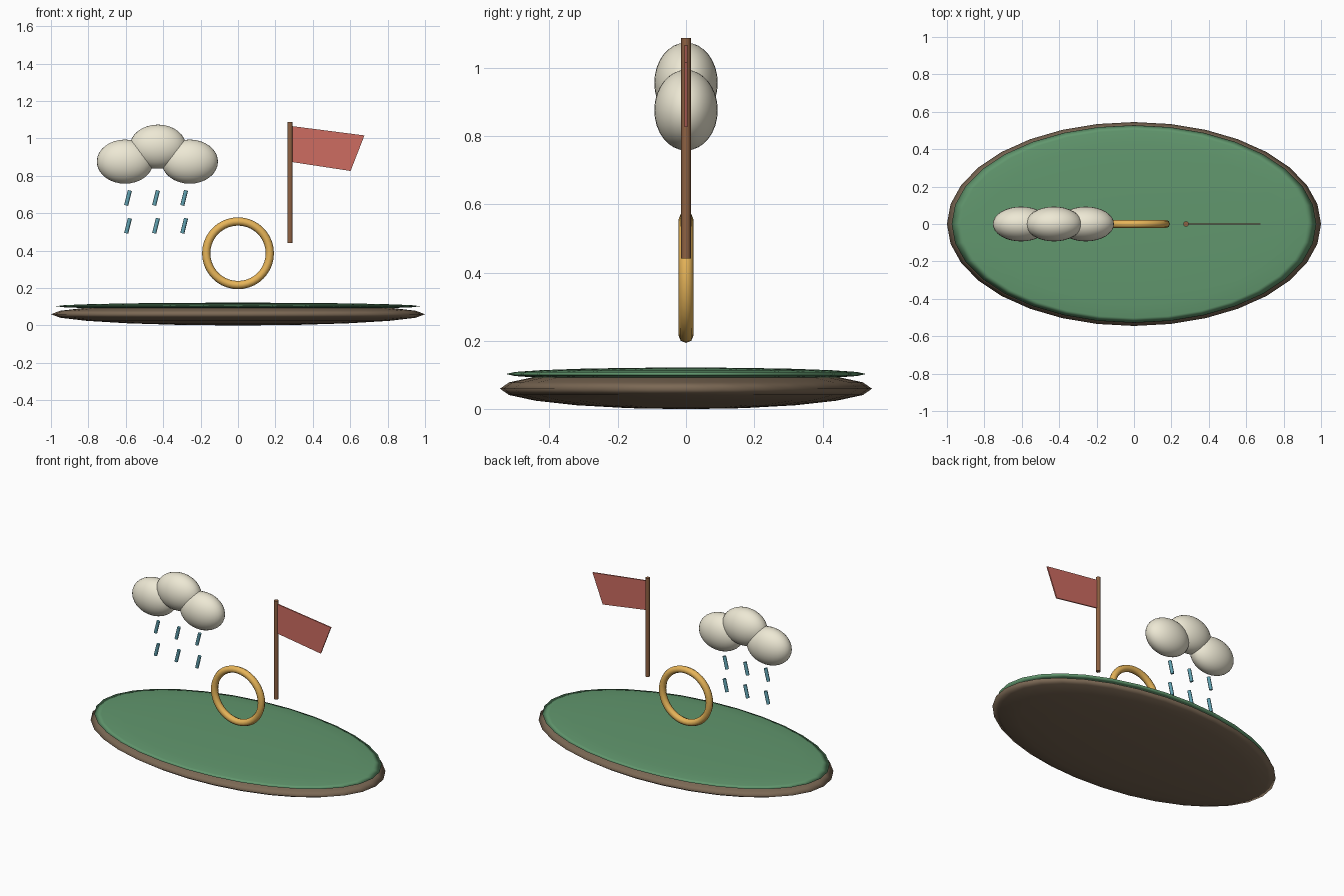
import bpy, bmesh
from mathutils import Vector

if "Cube" in bpy.data.objects:
    bpy.data.objects.remove(bpy.data.objects["Cube"])


def material(name, rgb):
    m = bpy.data.materials.new(name)
    m.diffuse_color = (*rgb, 1)
    m.use_nodes = True
    m.node_tree.nodes["Principled BSDF"].inputs["Base Color"].default_value = m.diffuse_color
    return m


brown = material("earth_brown", (0.20, 0.14, 0.09))
green = material("grass_green", (0.12, 0.31, 0.155))
gold = material("gold", (0.80, 0.46, 0.10))
wood = material("wood", (0.27, 0.12, 0.055))
red = material("flag_red", (0.61, 0.15, 0.12))
white = material("cloud_white", (0.85, 0.81, 0.66))
blue = material("rain_blue", (0.12, 0.36, 0.44))


def finish(name, mat, angle=None):
    ob = bpy.context.object
    ob.name = name
    ob.data.materials.append(mat)
    if angle is None:
        bpy.ops.object.shade_smooth()
    else:
        bpy.ops.object.shade_smooth_by_angle(angle=angle)
    return ob


def ellipsoid(name, loc, radii, mat, segments=32, rings=10):
    bpy.ops.mesh.primitive_uv_sphere_add(segments=segments, ring_count=rings, radius=1, location=loc)
    bpy.context.object.scale = radii
    bpy.ops.object.transform_apply(location=False, rotation=False, scale=True)
    return finish(name, mat)


def rod(name, a, b, radius, mat, sides):
    a, b = Vector(a), Vector(b)
    bpy.ops.mesh.primitive_cylinder_add(vertices=sides, radius=radius, depth=(b - a).length, location=(a + b) / 2)
    bpy.context.object.rotation_euler = (b - a).to_track_quat('Z', 'Y').to_euler()
    return finish(name, mat, 0.9)


# Flattened island with a grass layer on top
ellipsoid("island_base", (0, 0, 0.06), (1, 0.545, 0.06), brown)
ellipsoid("grass_top", (0, 0, 0.103), (0.975, 0.528, 0.019), green)

# Upright ring
bpy.ops.mesh.primitive_torus_add(major_segments=40, minor_segments=8, major_radius=0.17,
                                 minor_radius=0.022, location=(0, 0, 0.386),
                                 rotation=(1.570796, 0, 0))
finish("ring", gold)

# Flag pole and slanted flag
rod("flag_pole", (0.278, 0, 0.442), (0.278, 0, 1.087), 0.014, wood, 12)
outline = [(0.28, 1.067), (0.676, 1.016), (0.602, 0.826), (0.28, 0.875)]
bm = bmesh.new()
face = bm.faces.new([bm.verts.new((x, -0.004, z)) for x, z in outline])
ext = bmesh.ops.extrude_face_region(bm, geom=[face])
bmesh.ops.translate(bm, vec=(0, 0.008, 0),
                    verts=[v for v in ext["geom"] if isinstance(v, bmesh.types.BMVert)])
bmesh.ops.recalc_face_normals(bm, faces=bm.faces)
mesh = bpy.data.meshes.new("flag")
bm.to_mesh(mesh)
bm.free()
flag = bpy.data.objects.new("flag", mesh)
mesh.materials.append(red)
bpy.context.collection.objects.link(flag)

# Three-puff cloud
for name, x, z in (("left", -0.604, 0.876), ("middle", -0.428, 0.956), ("right", -0.258, 0.876)):
    ellipsoid("cloud_puff_" + name, (x, 0, z), (0.151, 0.093, 0.118), white, 32, 16)

# Two rows of slanted rain streaks
for row, z in enumerate((0.682, 0.533)):
    for col in range(3):
        x = -0.588 + 0.15 * col
        rod(f"rain_drop_{row}_{col}", (x - 0.01, 0, z - 0.04), (x + 0.01, 0, z + 0.04), 0.011, blue, 8)
